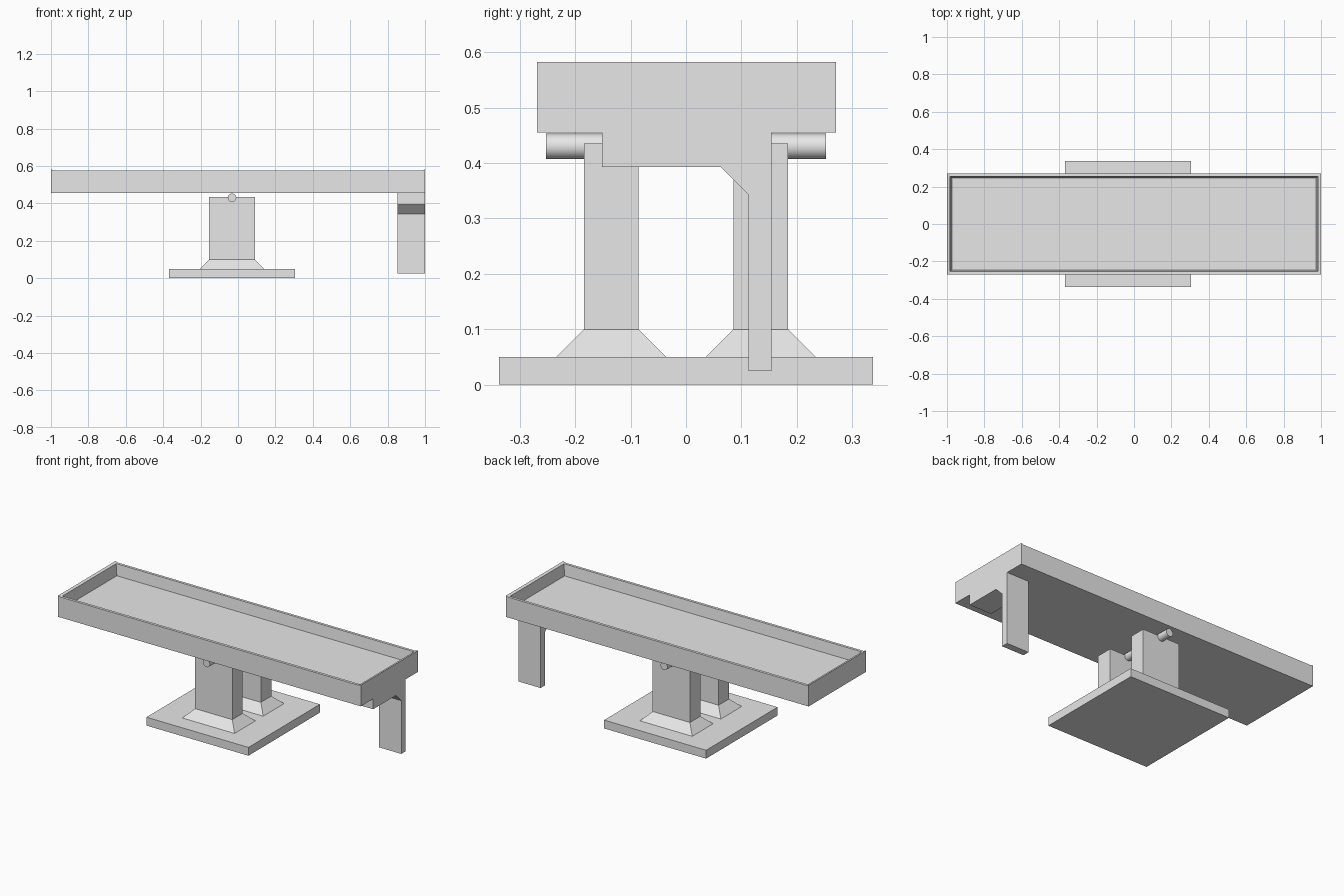
import bpy
import bmesh
import math

cube = bpy.data.objects.get("Cube")
if cube:
    bpy.data.objects.remove(cube, do_unlink=True)

grey = bpy.data.materials.new("plain_grey")
grey.use_nodes = True
grey.diffuse_color = (0.8, 0.8, 0.8, 1)
for node in grey.node_tree.nodes:
    if node.type == 'BSDF_PRINCIPLED':
        node.inputs["Base Color"].default_value = (0.8, 0.8, 0.8, 1)


def finish(name, bm):
    bmesh.ops.recalc_face_normals(bm, faces=bm.faces)
    mesh = bpy.data.meshes.new(name)
    bm.to_mesh(mesh)
    bm.free()
    mesh.materials.append(grey)
    obj = bpy.data.objects.new(name, mesh)
    bpy.context.collection.objects.link(obj)
    return obj


def loft(name, rings):
    """Closed solid through rectangles given as (x centre, y centre, half x, half y, z)."""
    bm = bmesh.new()
    loops = []
    for cx, cy, hx, hy, z in rings:
        loops.append([bm.verts.new((cx + sx * hx, cy + sy * hy, z))
                      for sx, sy in ((-1, -1), (1, -1), (1, 1), (-1, 1))])
    for low, high in zip(loops, loops[1:]):
        for i in range(4):
            j = (i + 1) % 4
            bm.faces.new((low[i], low[j], high[j], high[i]))
    bm.faces.new(loops[0])
    bm.faces.new(loops[-1])
    return finish(name, bm)


def prism(name, profile, offset):
    """Extrude a closed outline of 3D points along an offset."""
    bm = bmesh.new()
    face = bm.faces.new([bm.verts.new(p) for p in profile])
    result = bmesh.ops.extrude_face_region(bm, geom=[face], use_keep_orig=True)
    verts = [v for v in result["geom"] if isinstance(v, bmesh.types.BMVert)]
    bmesh.ops.translate(bm, verts=verts, vec=offset)
    return finish(name, bm)


# Long shallow tray with sloped inner walls
tray_y, half_w, rim = 0.001, 0.27, 0.577
loft("tray", [
    (0, tray_y, 1, half_w, 0.455),
    (0, tray_y, 1, half_w, rim),
    (0, tray_y, 0.984, half_w - 0.016, rim),
    (0, tray_y, 0.974, half_w - 0.024, 0.51),
])

# Slightly raised lips along the tray ends
for side, label in ((1, "left"), (-1, "right")):
    y = tray_y - half_w
    prism(f"{label}_end_lip",
          [(side, y, rim), (side, y, rim + 0.005), (side * 0.984, y, rim)],
          (0, 2 * half_w, 0))

# Base plate
mid_x = -0.032
loft("base_plate", [(mid_x, 0, 0.337, 0.337, 0), (mid_x, 0, 0.337, 0.337, 0.05)])

# Two posts, each flaring into a skirt at the foot
for side, label in ((-1, "front"), (1, "back")):
    y = side * 0.135
    loft(f"{label}_post", [
        (mid_x, y, 0.173, 0.099, 0.05),
        (mid_x, y, 0.123, 0.049, 0.1),
        (mid_x, y, 0.123, 0.049, 0.435),
    ])

# Pivot pin through both posts
bpy.ops.mesh.primitive_cylinder_add(
    vertices=32, radius=0.023, depth=0.506,
    location=(mid_x, 0, 0.43), rotation=(math.pi / 2, 0, 0))
pin = bpy.context.object
pin.name = "pivot_pin"
pin.data.materials.append(grey)
bpy.ops.object.shade_smooth_by_angle(angle=math.radians(40))

# Hanging end bracket with a chamfered inner corner
outline = [(-0.152, 0.455), (-0.152, 0.393), (0.063, 0.393), (0.113, 0.343),
           (0.113, 0.025), (0.154, 0.025), (0.154, 0.455)]
prism("end_bracket", [(0.853, y, z) for y, z in outline], (0.147, 0, 0))
